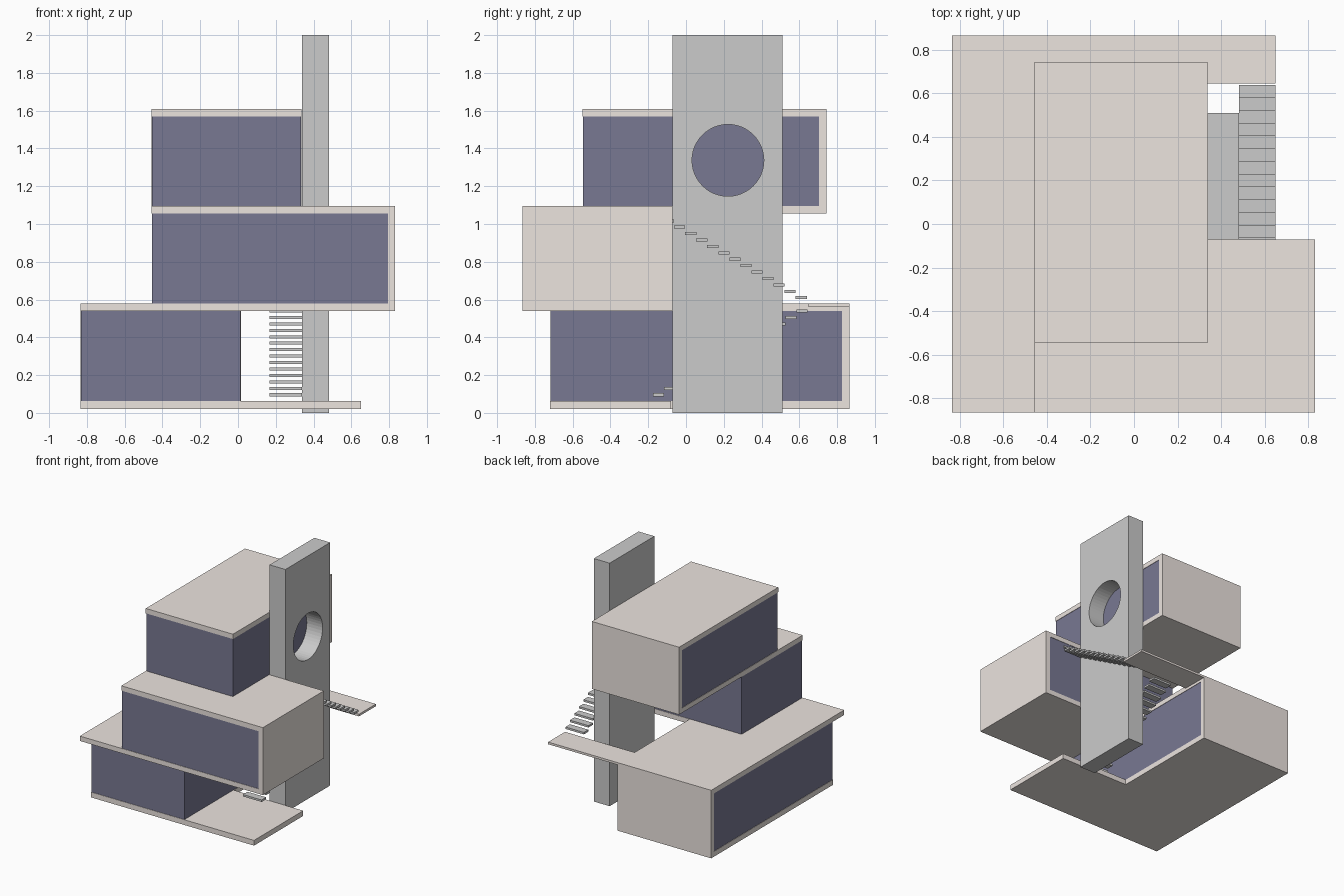
import bpy, bmesh, math

if "Cube" in bpy.data.objects:
    bpy.data.objects.remove(bpy.data.objects["Cube"])


def material(name, rgb):
    m = bpy.data.materials.new(name)
    m.diffuse_color = (*rgb, 1)
    m.use_nodes = True
    m.node_tree.nodes["Principled BSDF"].inputs["Base Color"].default_value = m.diffuse_color
    return m


BEIGE = material("plaster", (0.84, 0.78, 0.74))
BLUE = material("glass", (0.19, 0.19, 0.29))


def prism(name, outline, z0, z1, mat=None):
    """Extrude a counter-clockwise plan outline from z0 up to z1."""
    bm = bmesh.new()
    face = bm.faces.new([bm.verts.new((x, y, z0)) for x, y in outline])
    top = bmesh.ops.extrude_face_region(bm, geom=[face])["geom"]
    bmesh.ops.translate(bm, vec=(0, 0, z1 - z0),
                        verts=[v for v in top if isinstance(v, bmesh.types.BMVert)])
    bmesh.ops.recalc_face_normals(bm, faces=bm.faces)
    me = bpy.data.meshes.new(name)
    bm.to_mesh(me)
    bm.free()
    ob = bpy.data.objects.new(name, me)
    bpy.context.collection.objects.link(ob)
    if mat:
        me.materials.append(mat)
    return ob


def box(name, x0, x1, y0, y1, z0, z1, mat=None):
    return prism(name, [(x0, y0), (x1, y0), (x1, y1), (x0, y1)], z0, z1, mat)


# Floor plates: each L-shaped slab is the roof of one storey and floor of the next
prism("ground_floor_slab", [(-.835, -.72), (.65, -.72), (.65, -.08), (.017, -.08),
                            (.017, .865), (-.835, .865)], .02, .063, BEIGE)
prism("first_floor_slab", [(-.835, -.865), (.832, -.865), (.832, -.072), (.017, -.072),
                           (.017, .865), (-.835, .865)], .54, .58, BEIGE)
prism("second_floor_slab", [(-.457, -.865), (.832, -.865), (.832, -.072), (.337, -.072),
                            (.337, .743), (-.457, .743)], 1.055, 1.095, BEIGE)
box("top_roof_slab", -.457, .337, -.547, .743, 1.57, 1.61, BEIGE)

# Solid end walls
box("ground_back_wall", -.835, .017, .827, .865, .063, .54, BEIGE)
box("first_right_wall", .793, .832, -.865, -.072, .58, 1.055, BEIGE)
box("second_back_wall", -.457, .337, .704, .743, 1.095, 1.57, BEIGE)

# Glazed rooms
box("ground_glass", -.832, .014, -.717, .827, .063, .54, BLUE)
box("first_glass", -.454, .793, -.862, -.075, .58, 1.055, BLUE)
box("second_glass", -.454, .334, -.544, .704, 1.095, 1.57, BLUE)

# Tower wall with round opening
tower = box("tower_wall", .338, .482, -.072, .51, 0, 2)
bpy.ops.mesh.primitive_cylinder_add(vertices=48, radius=.19, depth=.2,
                                    location=(.41, .222, 1.337),
                                    rotation=(0, math.pi / 2, 0))
cutter = bpy.context.object
cutter.name = "opening_cutter"
cutter.hide_render = True
cutter.hide_viewport = True
cutter.display_type = 'WIRE'
hole = tower.modifiers.new("opening", 'BOOLEAN')
hole.operation = 'DIFFERENCE'
hole.solver = 'EXACT'
hole.object = cutter

# Stair landing at the back
box("stair_landing", .017, .65, .645, .865, .562, .58, BEIGE)


def flight(name, x0, x1, y, z, dy, dz, count):
    for i in range(count):
        yc, zc = y + i * dy, z + i * dz
        box(f"{name}_{i + 1}", x0, x1, yc - .0295, yc + .0295, zc - .008, zc + .008)


# Lower flight climbs to the back, upper flight returns to the front
flight("lower_tread", .168, .338, -.146, .096, .0585, .0341, 14)
flight("upper_tread", .482, .65, .61, .61, -.0585, .0339, 13)
